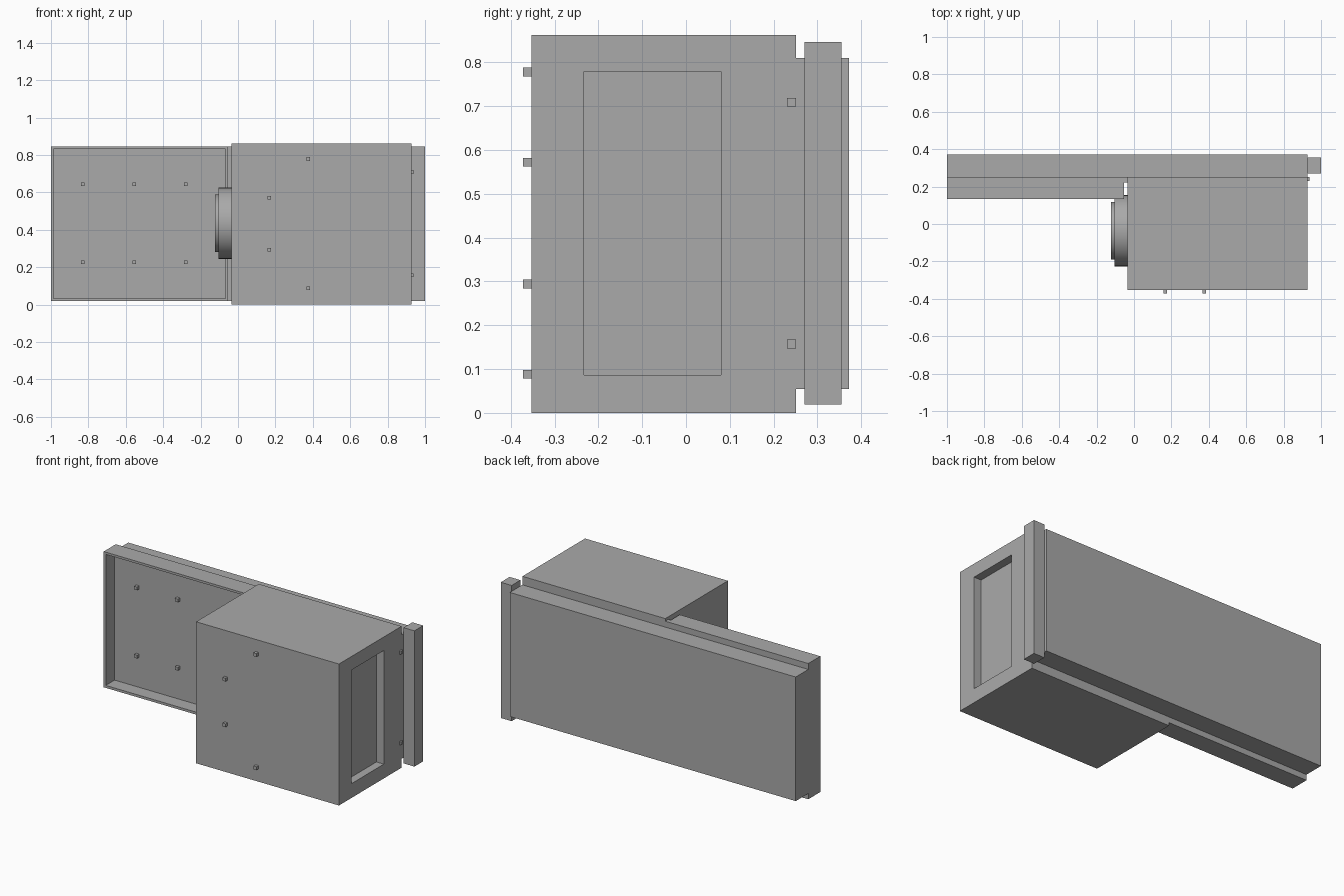
import bpy
import bmesh
from math import radians
from mathutils import Matrix

if "Cube" in bpy.data.objects:
    bpy.data.objects.remove(bpy.data.objects["Cube"])

GREY = (0.4, 0.4, 0.4, 1)
grey = bpy.data.materials.new("plain grey")
grey.use_nodes = True
grey.diffuse_color = GREY
grey.node_tree.nodes["Principled BSDF"].inputs["Base Color"].default_value = GREY


def finish(name, bm):
    mesh = bpy.data.meshes.new(name)
    bm.to_mesh(mesh)
    bm.free()
    mesh.materials.append(grey)
    obj = bpy.data.objects.new(name, mesh)
    bpy.context.collection.objects.link(obj)
    return obj


def box(name, x, y, z):
    """Box from (low, high) spans on each axis."""
    bm = bmesh.new()
    bmesh.ops.create_cube(bm, size=1)
    for v in bm.verts:
        v.co = [low + (c + 0.5) * (high - low) for c, (low, high) in zip(v.co, (x, y, z))]
    return finish(name, bm)


def peg(name, centre, half=0.01):
    return box(name, *[(c - half, c + half) for c in centre])


def carve(target, x, y, z):
    cutter = box(target.name + "_cutter", x, y, z)
    cutter.hide_render = True
    cutter.hide_set(True)
    cutter.display_type = "WIRE"
    mod = target.modifiers.new("recess", "BOOLEAN")
    mod.operation = "DIFFERENCE"
    mod.solver = "EXACT"
    mod.object = cutter
    # Bake the cut and drop the cutter
    bpy.context.view_layer.objects.active = target
    bpy.ops.object.modifier_apply(modifier=mod.name)
    bpy.data.objects.remove(cutter)


def disc(name, radius, x_low, x_high):
    """Round part on the inner side of the housing, axis along x."""
    bm = bmesh.new()
    place = Matrix.Translation(((x_low + x_high) / 2, -0.036, 0.435))
    bmesh.ops.create_cone(bm, cap_ends=True, segments=64, radius1=radius, radius2=radius,
                          depth=x_high - x_low,
                          matrix=place @ Matrix.Rotation(radians(90), 4, "Y"))
    obj = finish(name, bm)
    bpy.ops.object.select_all(action="DESELECT")
    obj.select_set(True)
    bpy.context.view_layer.objects.active = obj
    bpy.ops.object.shade_smooth_by_angle(angle=radians(30))


# Back plate and the narrow strip at its end
box("back_plate", (-1, 0.927), (0.251, 0.372), (0.054, 0.81))
box("end_strip", (0.927, 1), (0.27, 0.355), (0.019, 0.846))

# Shallow open tray with its floor running on to the housing
tray = box("tray", (-1, -0.053), (0.135, 0.251), (0.019, 0.846))
carve(tray, (-0.986, -0.067), (0.1, 0.22), (0.034, 0.832))
box("tray_link", (-0.053, -0.036), (0.222, 0.251), (0.019, 0.846))

# Large housing with a side pocket
housing = box("housing", (-0.036, 0.927), (-0.352, 0.251), (0, 0.862))
carve(housing, (0.877, 0.95), (-0.233, 0.08), (0.087, 0.779))

# Stepped round knob
disc("knob_base", 0.19, -0.105, -0.036)
disc("knob_cap", 0.154, -0.122, -0.105)

# Small square pegs
for x in (-0.83, -0.555, -0.28):
    for z in (0.227, 0.643):
        peg("tray_peg", (x, 0.21, z))
for x, offset in ((0.375, 0.345), (0.167, 0.139)):
    for z in (0.433 - offset, 0.433 + offset):
        peg("front_peg", (x, -0.362, z))
for z in (0.157, 0.709):
    peg("side_peg", (0.927, 0.241, z))
